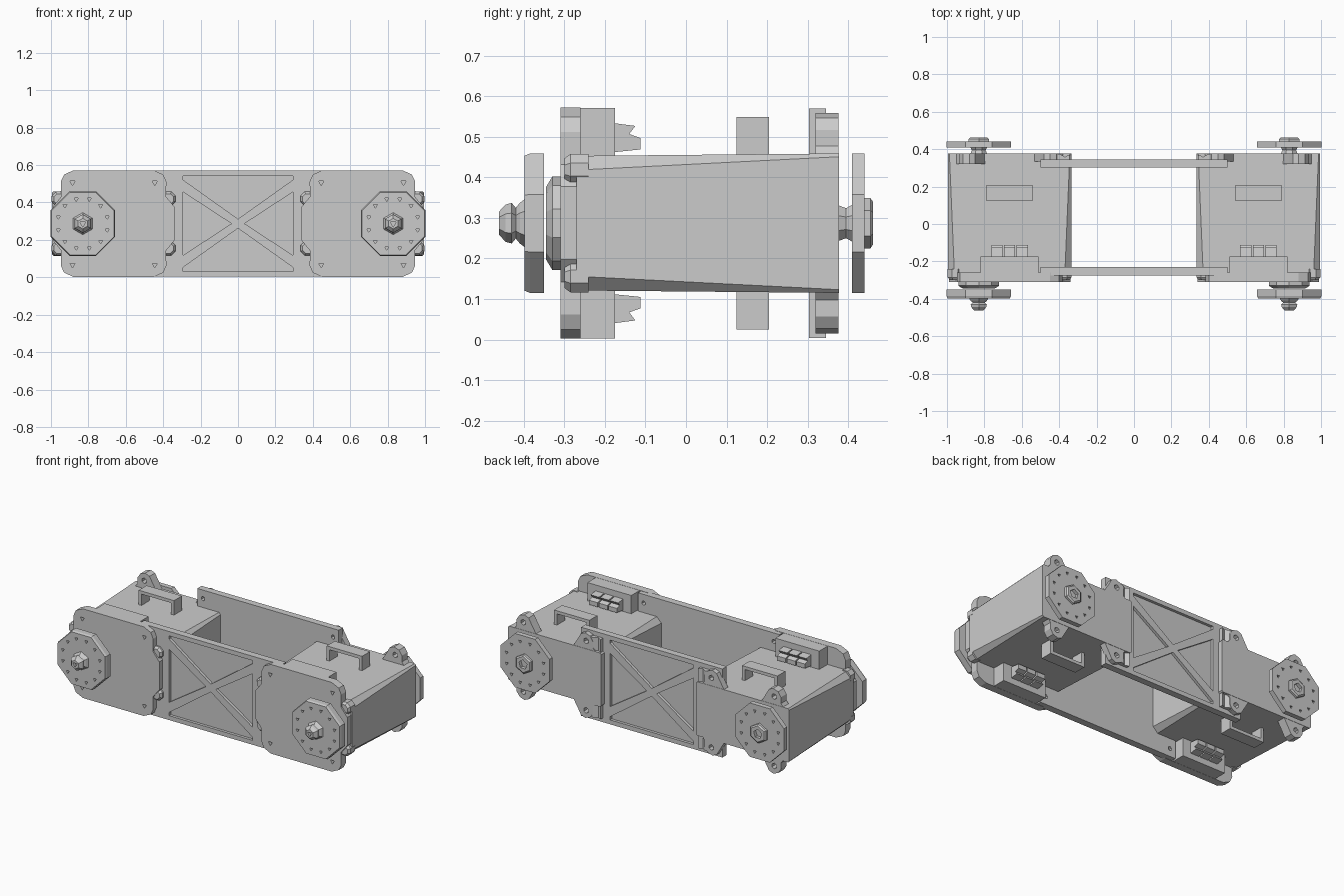
import bpy, bmesh
from math import cos, sin, pi

if "Cube" in bpy.data.objects:
    bpy.data.objects.remove(bpy.data.objects["Cube"])

CX, CZ = 0.665, 0.287      # centre of the right-hand drive module
SX = 0.83                  # shaft axis
SIGNS = (-1, 1)


def loft(bm, rings):
    """Skin a list of equal-length rings of 3D points and cap the ends."""
    vs = [[bm.verts.new(p) for p in r] for r in rings]
    n = len(vs[0])
    for a, b in zip(vs, vs[1:]):
        for i in range(n):
            bm.faces.new((a[i], a[(i + 1) % n], b[(i + 1) % n], b[i]))
    bm.faces.new(vs[0][::-1])
    bm.faces.new(vs[-1])


def prism(bm, pts, y0, y1):
    loft(bm, [[(x, y, z) for x, z in pts] for y in (y0, y1)])


def box(bm, x0, x1, y0, y1, z0, z1):
    prism(bm, [(x0, z0), (x1, z0), (x1, z1), (x0, z1)], y0, y1)


def ngon(x, z, r, n, turn=0.5):
    return [(x + r * cos(2 * pi * (i + turn) / n), z + r * sin(2 * pi * (i + turn) / n)) for i in range(n)]


def turned(bm, x, z, profile, n, turn=0.5):
    """Stack of polygon rings along y from (y, radius) pairs."""
    loft(bm, [[(px, y, pz) for px, pz in ngon(x, z, r, n, turn)] for y, r in profile])


def finish(name, bm, cut=None, mirror=True, bevel=0):
    def make(nm, b):
        bmesh.ops.recalc_face_normals(b, faces=b.faces)
        me = bpy.data.meshes.new(nm)
        b.to_mesh(me)
        b.free()
        o = bpy.data.objects.new(nm, me)
        bpy.context.collection.objects.link(o)
        return o
    ob = make(name, bm)
    bpy.context.view_layer.objects.active = ob
    if cut:
        cutter = make(name + "_cutter", cut)
        m = ob.modifiers.new("pockets", 'BOOLEAN')
        m.operation, m.solver, m.object = 'DIFFERENCE', 'EXACT', cutter
        bpy.ops.object.modifier_apply(modifier=m.name)
        bpy.data.objects.remove(cutter)
    if bevel:
        m = ob.modifiers.new("bevel", 'BEVEL')
        m.width, m.segments = bevel, 2
    if mirror:
        ob.modifiers.new("mirror", 'MIRROR')
    return ob


# Motor body: block with slightly chamfered edges, narrowing to the front
bm = bmesh.new()
rings = []
for y, hz, c in ((-0.27, 0.166, 0.035), (0.378, 0.172, 0.008)):
    q = [(0.33, hz - c), (0.33 - c, hz)]
    pts = q + [(-x, z) for x, z in q[::-1]] + [(-x, -z) for x, z in q] + [(x, -z) for x, z in q[::-1]]
    rings.append([(CX + x, y, CZ + z) for x, z in pts])
loft(bm, rings)
finish("motor_body", bm)

# Front flange with four corner ears and bolt holes
bm, cut = bmesh.new(), bmesh.new()
q = [(0.325, 0.09), (0.28, 0.145), (0.282, 0.225), (0.265, 0.262), (0.215, 0.285)]
pts = q + [(-x, z) for x, z in q[::-1]] + [(-x, -z) for x, z in q] + [(x, -z) for x, z in q[::-1]]
prism(bm, [(CX + x, CZ + z) for x, z in pts], -0.31, -0.26)
for sx in SIGNS:
    for sz in SIGNS:
        prism(cut, ngon(CX + sx * 0.22, CZ + sz * 0.22, 0.016, 3, 0.25), -0.33, -0.285)
finish("front_flange", bm, cut)

# Rounded lugs in the flange notches
bm = bmesh.new()
for sx in SIGNS:
    for sz in SIGNS:
        turned(bm, CX + sx * 0.292, CZ + sz * 0.132, [(-0.30, 0.03), (-0.285, 0.042), (-0.24, 0.042)], 8)
finish("flange_lug", bm)

# Connector housings and plugs above and below each motor
housing, plugs, handles = bmesh.new(), bmesh.new(), bmesh.new()
for s in SIGNS:
    z = lambda h: CZ + s * h
    sect = [(-0.31, 0.15), (-0.31, 0.26), (-0.285, 0.284), (-0.175, 0.284), (-0.175, 0.15)]
    loft(housing, [[(CX + x, y, z(h)) for y, h in sect] for x in (-0.155, 0.155)])
    for i in (-1, 0, 1):
        x = CX + i * 0.068
        plug = [(-0.18, 0.175), (-0.18, 0.247), (-0.125, 0.24), (-0.14, 0.22), (-0.112, 0.21), (-0.112, 0.182)]
        loft(plugs, [[(x + d, y, z(h)) for y, h in plug] for d in (-0.03, 0.03)])
    # Carry handle as one arch profile
    arch = [(-0.125, 0.16), (-0.125, 0.262), (0.125, 0.262), (0.125, 0.16),
            (0.105, 0.16), (0.105, 0.242), (-0.105, 0.242), (-0.105, 0.16)]
    prism(handles, [(CX + x, z(h)) for x, h in arch], 0.125, 0.205)
finish("connector_housing", housing)
finish("connector_plug", plugs)
finish("motor_handle", handles)

# Back ears: rounded lug with a neck reaching into the body
bm, cut = bmesh.new(), bmesh.new()
for sx in SIGNS:
    for sz in SIGNS:
        ear = [(0.12, 0.15), (0.165, 0.225), (0.185, 0.26), (0.215, 0.272), (0.25, 0.26),
               (0.27, 0.23), (0.27, 0.19), (0.31, 0.14)]
        y0 = 0.335 if sx < 0 else 0.32
        prism(bm, [(CX + sx * x, CZ + sz * h) for x, h in ear], y0, 0.376)
        prism(cut, ngon(CX + sx * 0.222, CZ + sz * 0.222, 0.018, 6), 0.30, 0.40)
finish("back_ear", bm, cut)

# Clamp strip holding the back panel against the motor
bm = bmesh.new()
sect = [(0.345, 0.34), (0.345, 0.372), (0.37, 0.358), (0.395, 0.374), (0.42, 0.374), (0.42, 0.34)]
loft(bm, [[(x, y, z) for x, y in sect] for z in (CZ - 0.255, CZ + 0.255)])
finish("panel_clamp", bm)

# Shaft collars between motor and hub plate
bm = bmesh.new()
turned(bm, SX, CZ, [(-0.345, 0.09), (-0.33, 0.115), (-0.30, 0.115)], 10)
turned(bm, SX, CZ, [(0.37, 0.05), (0.395, 0.04), (0.42, 0.055)], 8)
finish("shaft_collar", bm)

# Octagonal hub plates with a ring of small bolt holes
R = 0.172 / cos(pi / 8)
for name, prof, hole in (
        ("front_hub_plate", [(-0.398, R * 0.97), (-0.385, R), (-0.35, R)], (-0.41, -0.38)),
        ("back_hub_plate", [(0.41, R), (0.441, R)], (0.425, 0.46))):
    bm, cut = bmesh.new(), bmesh.new()
    turned(bm, SX, CZ, prof, 8)
    for hx, hz in ngon(SX, CZ, 0.135, 12):
        prism(cut, ngon(hx, hz, 0.012, 3, 0.25), *hole)
    finish(name, bm, cut)

# Front spindle nut and back hub nut, with triangular sockets
bm, cut = bmesh.new(), bmesh.new()
turned(bm, SX, CZ, [(-0.39, 0.065), (-0.41, 0.05), (-0.42, 0.038), (-0.43, 0.05), (-0.445, 0.046), (-0.462, 0.028)], 6)
prism(cut, ngon(SX, CZ, 0.018, 3, 0.25), -0.48, -0.445)
finish("front_spindle_nut", bm, cut)
bm, cut = bmesh.new(), bmesh.new()
turned(bm, SX, CZ, [(0.43, 0.062), (0.455, 0.062), (0.462, 0.052)], 6)
prism(cut, ngon(SX, CZ, 0.03, 5, 0.25), 0.44, 0.48)
finish("back_hub_nut", bm, cut)

# Side panels joining the modules: four triangular pockets leave an X brace
for name, y0, y1, face in (("front_panel", -0.275, -0.23, -0.275), ("back_panel", 0.303, 0.346, 0.346)):
    bm, cut = bmesh.new(), bmesh.new()
    box(bm, -0.5, 0.5, y0, y1, 0.004, 0.57)
    for s in SIGNS:
        prism(cut, [(s * 0.295, CZ - 0.17), (s * 0.295, CZ + 0.17), (s * 0.035, CZ)], face - 0.018, face + 0.018)
        prism(cut, [(-0.295, CZ + s * 0.235), (-0.295, CZ + s * 0.255), (0.295, CZ + s * 0.255),
                    (0.295, CZ + s * 0.235), (0, CZ + s * 0.025)], face - 0.018, face + 0.018)
    for x in (-0.46, 0.46):
        for z in (0.055, 0.515):
            prism(cut, ngon(x, z, 0.014, 6), y0 - 0.02, y1 + 0.02)
    finish(name, bm, cut, mirror=False)
